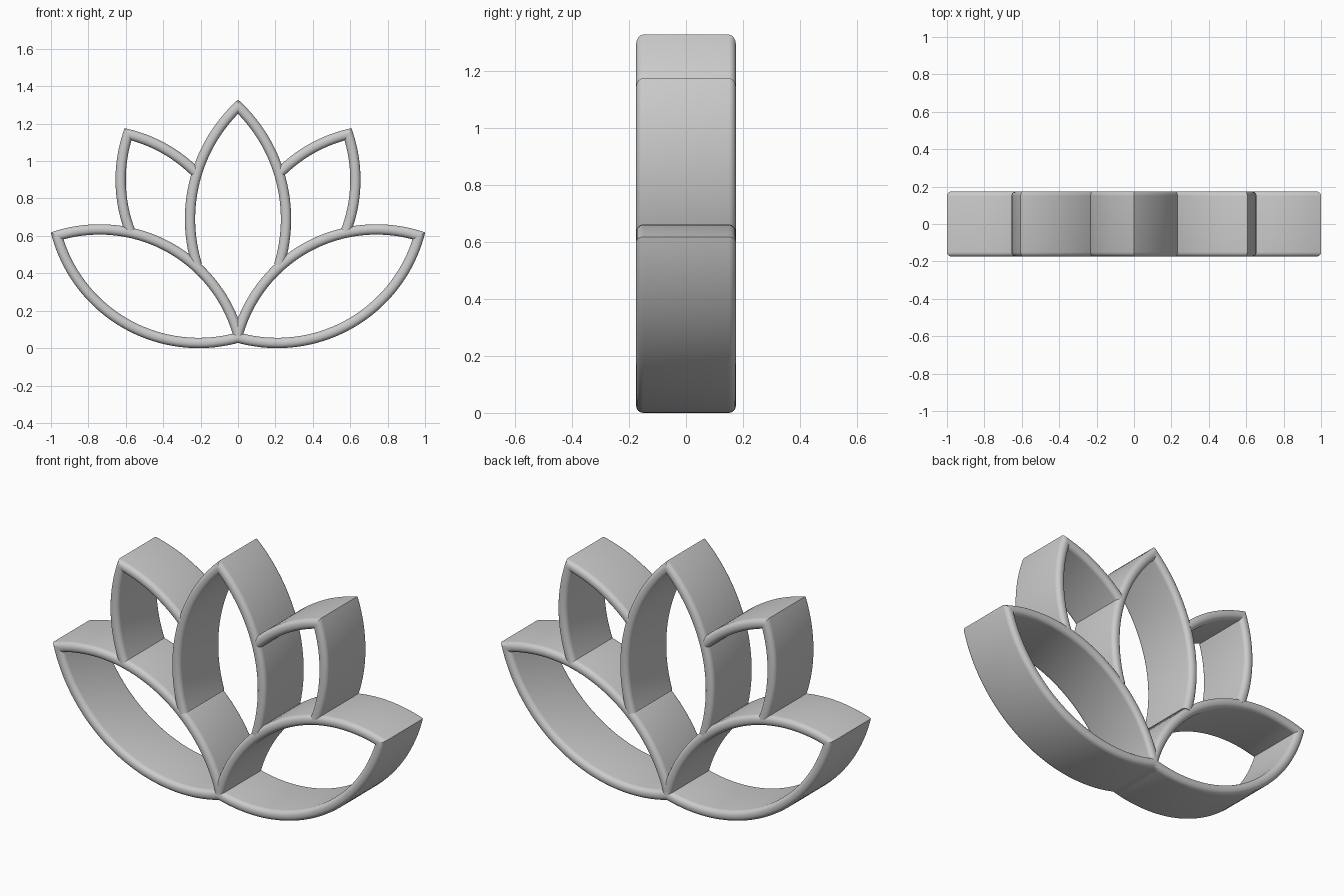
import bpy, bmesh
from math import sin, cos, pi, atan2, sqrt, radians

if "Cube" in bpy.data.objects:
    bpy.data.objects.remove(bpy.data.objects["Cube"])

WIDTH, HALF_DEPTH, ROUND = 0.055, 0.175, 0.025
STEPS = 40


def band_section():
    """Rounded rectangle as (inward offset, y) points."""
    pts = []
    corners = [(WIDTH - ROUND, HALF_DEPTH - ROUND, 0), (ROUND, HALF_DEPTH - ROUND, 90),
               (ROUND, ROUND - HALF_DEPTH, 180), (WIDTH - ROUND, ROUND - HALF_DEPTH, 270)]
    for d, y, start in corners:
        for i in range(7):
            a = radians(start + i * 15)
            pts.append((d + ROUND * cos(a), y + ROUND * sin(a)))
    return pts


def crossings(c1, r1, c2, r2):
    """Both meeting points of two circles, highest first."""
    dx, dz = c2[0] - c1[0], c2[1] - c1[1]
    dist = sqrt(dx * dx + dz * dz)
    a = (dist * dist + r1 * r1 - r2 * r2) / (2 * dist)
    h = sqrt(r1 * r1 - a * a)
    mx, mz = c1[0] + a * dx / dist, c1[1] + a * dz / dist
    pts = [(mx + s * h * dz / dist, mz - s * h * dx / dist) for s in (1, -1)]
    return sorted(pts, key=lambda p: -p[1])


def angle(c, p):
    return atan2(p[1] - c[1], p[0] - c[0]) % (2 * pi)


def arc(c, r, a, b):
    if a > b:
        a -= 2 * pi
    return [(c[0] + r * cos(a + (b - a) * i / STEPS),
             c[1] + r * sin(a + (b - a) * i / STEPS)) for i in range(STEPS + 1)]


def petal(name, c1, r1, c2, r2, ends=None, mirror=False):
    """Band along two arcs mitred at the tip; closed lens if no end angles."""
    bm = bmesh.new()
    rails = []
    for d, y in band_section():
        tip, base = crossings(c1, r1 - d, c2, r2 - d)
        a, b = ends if ends else (angle(c1, base), angle(c2, base))
        path = arc(c1, r1 - d, a, angle(c1, tip)) + arc(c2, r2 - d, angle(c2, tip), b)[1:]
        if not ends:
            path.pop()
        rails.append([bm.verts.new((x, y, z)) for x, z in path])
    n, m = len(rails), len(rails[0])
    for i in range(n):
        p, q = rails[i], rails[(i + 1) % n]
        for j in range(m - 1 if ends else m):
            k = (j + 1) % m
            bm.faces.new((p[j], p[k], q[k], q[j]))
    if ends:
        bm.faces.new([r[0] for r in rails])
        bm.faces.new([r[-1] for r in rails])
    if mirror:
        # trim at the centre plane, then reflect
        bmesh.ops.bisect_plane(bm, geom=bm.verts[:] + bm.edges[:] + bm.faces[:], dist=1e-5,
                               plane_co=(0, 0, 0), plane_no=(1, 0, 0), clear_inner=True)
        copy = bmesh.ops.duplicate(bm, geom=bm.verts[:] + bm.edges[:] + bm.faces[:])
        for v in copy["geom"]:
            if isinstance(v, bmesh.types.BMVert):
                v.co.x = -v.co.x
    bmesh.ops.remove_doubles(bm, verts=bm.verts[:], dist=1e-5)
    bmesh.ops.recalc_face_normals(bm, faces=bm.faces[:])
    mesh = bpy.data.meshes.new(name)
    bm.to_mesh(mesh)
    bm.free()
    ob = bpy.data.objects.new(name, mesh)
    bpy.context.collection.objects.link(ob)
    bpy.ops.object.select_all(action='DESELECT')
    ob.select_set(True)
    bpy.context.view_layer.objects.active = ob
    bpy.ops.object.shade_smooth_by_angle(angle=radians(30))


# wide lower petals, joined at the centre
petal("lower_petals", (0.21, 0.815), 0.815, (0.74, -0.135), 0.797, mirror=True)
# upper side petals, resting on the lower and centre ones
petal("side_petals", (-0.145, 0.9), 0.8, (0.772, 0.393), 0.8,
      ends=(2 * pi - 0.37, radians(135)), mirror=True)
# tall centre petal
petal("centre_petal", (-0.576, 0.69), 0.86, (0.576, 0.69), 0.86,
      ends=(2 * pi - 0.30, pi + 0.30))
